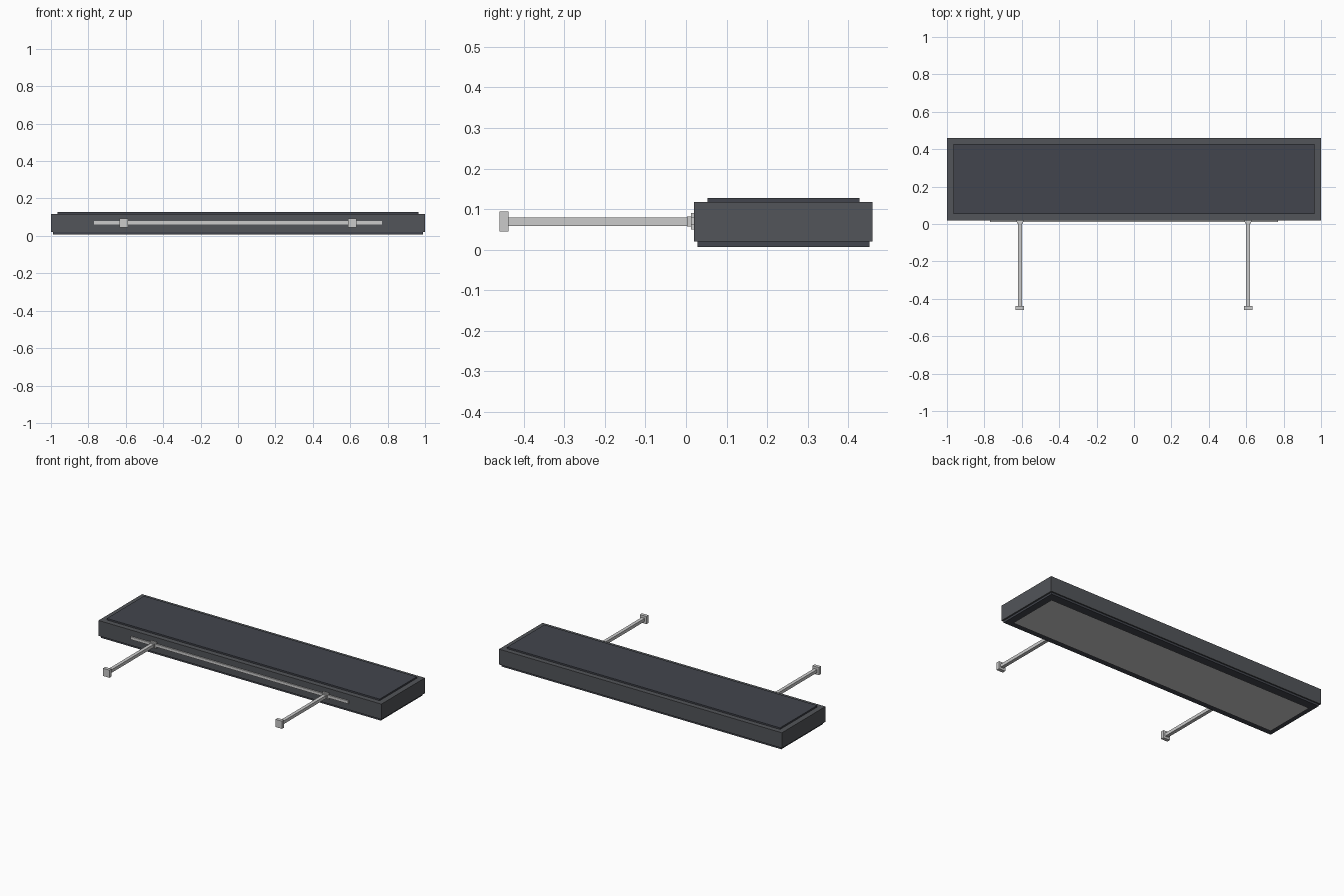
import bpy

if "Cube" in bpy.data.objects:
    bpy.data.objects.remove(bpy.data.objects["Cube"])


def material(name, rgb):
    m = bpy.data.materials.new(name)
    m.diffuse_color = (*rgb, 1)
    m.use_nodes = True
    m.node_tree.nodes["Principled BSDF"].inputs["Base Color"].default_value = m.diffuse_color
    return m


def box(name, x, y, z, mat=None):
    """Box from (min, max) ranges on each axis."""
    bpy.ops.mesh.primitive_cube_add(size=1)
    ob = bpy.context.object
    ob.name = name
    ranges = (x, y, z)
    ob.location = [(a + b) / 2 for a, b in ranges]
    ob.scale = [b - a for a, b in ranges]
    bpy.ops.object.transform_apply(location=True, scale=True)
    if mat:
        ob.data.materials.append(mat)
    return ob


body = material("charcoal", (0.085, 0.09, 0.10))
dark = material("dark_charcoal", (0.055, 0.06, 0.075))

# Shelf board with raised top panel and bottom lip
box("shelf_board", (-1, 1), (0.02, 0.46), (0.02, 0.118), body)
box("top_panel", (-0.965, 0.965), (0.053, 0.428), (0.116, 0.128), dark)
box("bottom_lip", (-0.99, 0.99), (0.028, 0.452), (0.007, 0.022), dark)

# Thin sheet under the shelf
bpy.ops.mesh.primitive_plane_add(size=1, location=(0, 0.24, 0))
sheet = bpy.context.object
sheet.name = "underside_sheet"
sheet.scale = (1.91, 0.34, 1)
sheet.rotation_euler.x = 3.14159265
bpy.ops.object.transform_apply(location=True, rotation=True, scale=True)

# Rail along the front edge
box("front_rail", (-0.77, 0.77), (0.012, 0.024), (0.061, 0.079))

# Pair of support rods with base plates and end caps
for side, cx in (("left", -0.61), ("right", 0.61)):
    def span(half):
        return (cx - half, cx + half)
    box(side + "_rod", span(0.011), (-0.45, 0.022), (0.059, 0.079))
    box(side + "_collar", span(0.016), (0.002, 0.022), (0.057, 0.082))
    box(side + "_base_plate", span(0.022), (0.012, 0.022), (0.05, 0.09))
    box(side + "_end_cap", span(0.023), (-0.46, -0.438), (0.045, 0.094))
